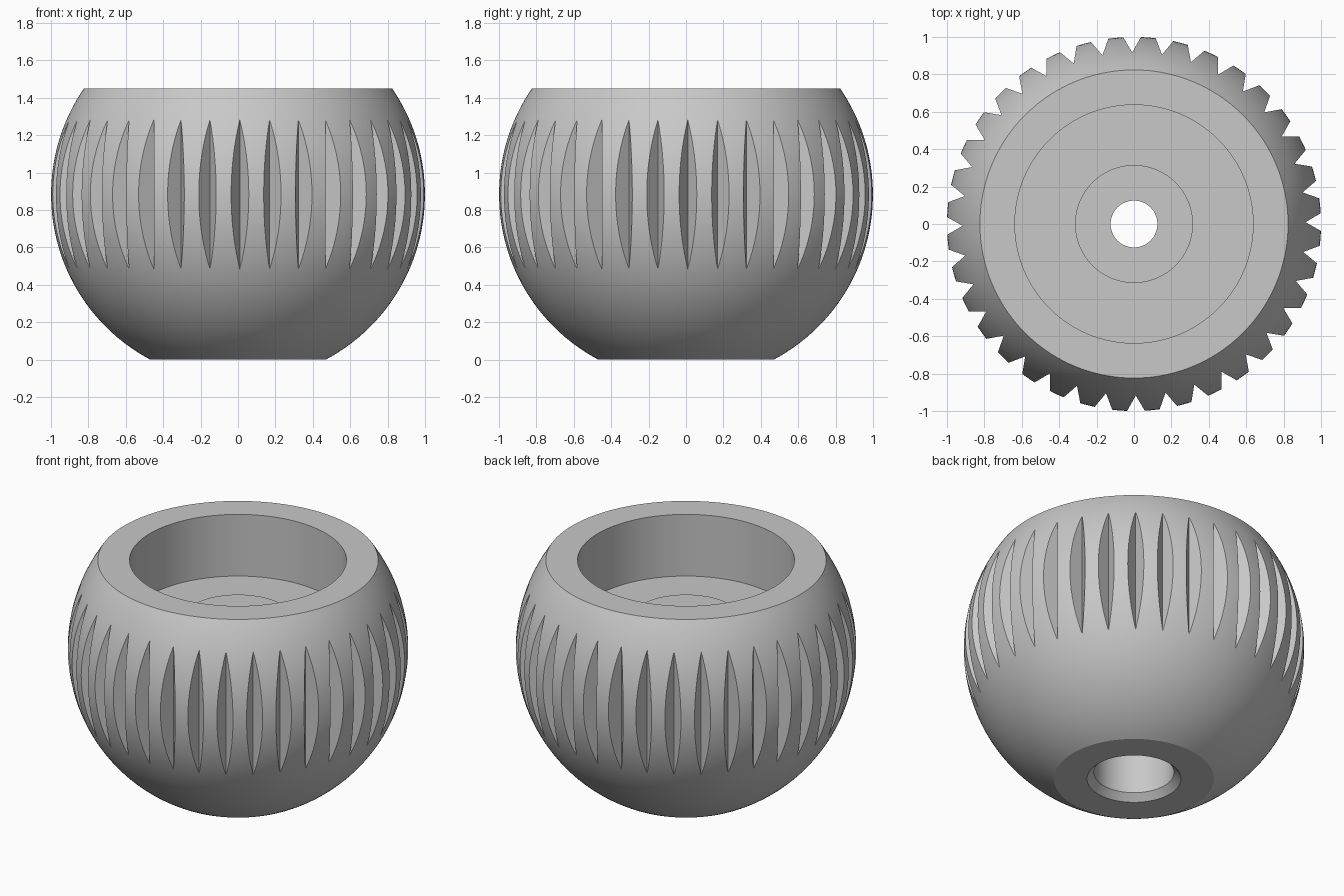
import bpy
import bmesh
from math import sin, cos, pi, sqrt, asin, radians
from mathutils import Vector, Matrix

cube = bpy.data.objects.get("Cube")
if cube:
    bpy.data.objects.remove(cube, do_unlink=True)

CENTRE = 0.883      # height of the sphere's middle
TOP = 1.45
GROOVES = 36
ROOT = 0.917        # radius at the bottom of each groove
SEGMENTS = 180
RINGS = 56

grey = bpy.data.materials.new("light_grey")
grey.use_nodes = True
colour = (0.58, 0.58, 0.58, 1)
grey.diffuse_color = colour
grey.node_tree.nodes["Principled BSDF"].inputs["Base Color"].default_value = colour


def make_object(name, bm):
    bmesh.ops.recalc_face_normals(bm, faces=bm.faces)
    mesh = bpy.data.meshes.new(name)
    bm.to_mesh(mesh)
    bm.free()
    mesh.materials.append(grey)
    obj = bpy.data.objects.new(name, mesh)
    bpy.context.collection.objects.link(obj)
    return obj


def revolve(name, profile):
    """Turn a closed (radius, height) outline around the z axis."""
    bm = bmesh.new()
    verts = [bm.verts.new((r, 0, z)) for r, z in profile]
    edges = [bm.edges.new((a, b)) for a, b in zip(verts, verts[1:] + verts[:1])]
    bmesh.ops.spin(bm, geom=verts + edges, cent=(0, 0, 0), axis=(0, 0, 1),
                   angle=2 * pi, steps=SEGMENTS, use_merge=True)
    bmesh.ops.remove_doubles(bm, verts=bm.verts, dist=1e-5)
    return make_object(name, bm)


# Truncated ball with bearing pocket, raised shoulder, bolt hole and counterbore
low, high = asin(-CENTRE), asin(TOP - CENTRE)
angles = [low + (high - low) * i / RINGS for i in range(RINGS + 1)]
outside = [(cos(a), CENTRE + sin(a)) for a in angles]
inside = [(0.637, TOP), (0.637, 1.05), (0.315, 1.05), (0.315, 1.08),
          (0.125, 1.08), (0.125, 0.7), (0.235, 0.7), (0.235, 0.042), (0.276, 0)]
knob = revolve("knob_body", outside + inside)

# Ring of upright triangular cutters for the grip grooves
bm = bmesh.new()
depth = 0.2
half = depth / sqrt(3)
corners = [(ROOT, 0), (ROOT + depth, half), (ROOT + depth, -half)]
for i in range(GROOVES):
    turn = Matrix.Rotation(radians(0.6) + 2 * pi * i / GROOVES, 3, 'Z')
    bottom, top = [[bm.verts.new(turn @ Vector((x, y, z))) for x, y in corners]
                   for z in (CENTRE - 0.5, CENTRE + 0.5)]
    bm.faces.new(bottom)
    bm.faces.new(top)
    for j in range(3):
        k = (j + 1) % 3
        bm.faces.new((bottom[j], bottom[k], top[k], top[j]))
cutter = make_object("groove_cutter", bm)
cutter.hide_render = True

# Cut the grooves and finish the shading
cut = knob.modifiers.new("grooves", 'BOOLEAN')
cut.operation = 'DIFFERENCE'
cut.solver = 'EXACT'
cut.object = cutter
bpy.ops.object.select_all(action='DESELECT')
knob.select_set(True)
bpy.context.view_layer.objects.active = knob
bpy.ops.object.modifier_apply(modifier=cut.name)
bpy.data.objects.remove(cutter, do_unlink=True)
bpy.ops.object.shade_smooth_by_angle(angle=radians(20))
